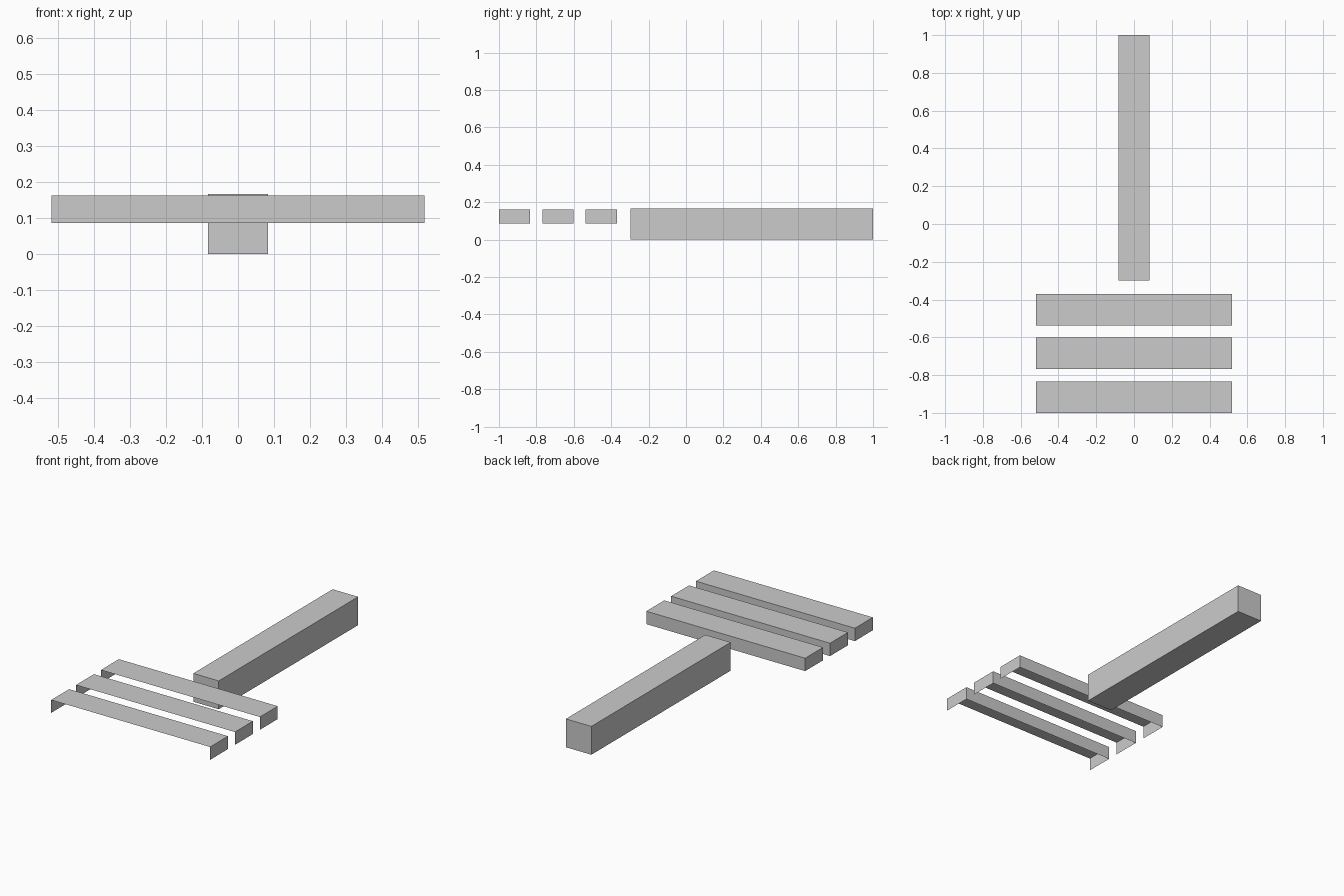
import bpy, bmesh
from mathutils import Vector

if "Cube" in bpy.data.objects:
    bpy.data.objects.remove(bpy.data.objects["Cube"])


def box(name, lo, hi, open_sides=()):
    """Box between two corners; faces whose normal is in open_sides are removed."""
    lo, hi = Vector(lo), Vector(hi)
    bm = bmesh.new()
    bmesh.ops.create_cube(bm, size=1)
    bm.normal_update()
    gone = [f for f in bm.faces
            if any(f.normal.dot(Vector(n)) > 0.9 for n in open_sides)]
    bmesh.ops.delete(bm, geom=gone, context='FACES')
    bmesh.ops.scale(bm, vec=hi - lo, verts=bm.verts)
    bmesh.ops.translate(bm, vec=(lo + hi) / 2, verts=bm.verts)
    mesh = bpy.data.meshes.new(name)
    bm.to_mesh(mesh)
    bm.free()
    obj = bpy.data.objects.new(name, mesh)
    bpy.context.collection.objects.link(obj)
    return obj


# Long square beam
box("beam", (-0.083, -0.298, 0), (0.083, 1, 0.167))

# Three cross slats, open at the front and underneath
for i in range(3):
    y = -1 + i * 0.2315
    box(f"slat_{i + 1}", (-0.518, y, 0.086), (0.518, y + 0.167, 0.162),
        open_sides=((0, -1, 0), (0, 0, -1)))
